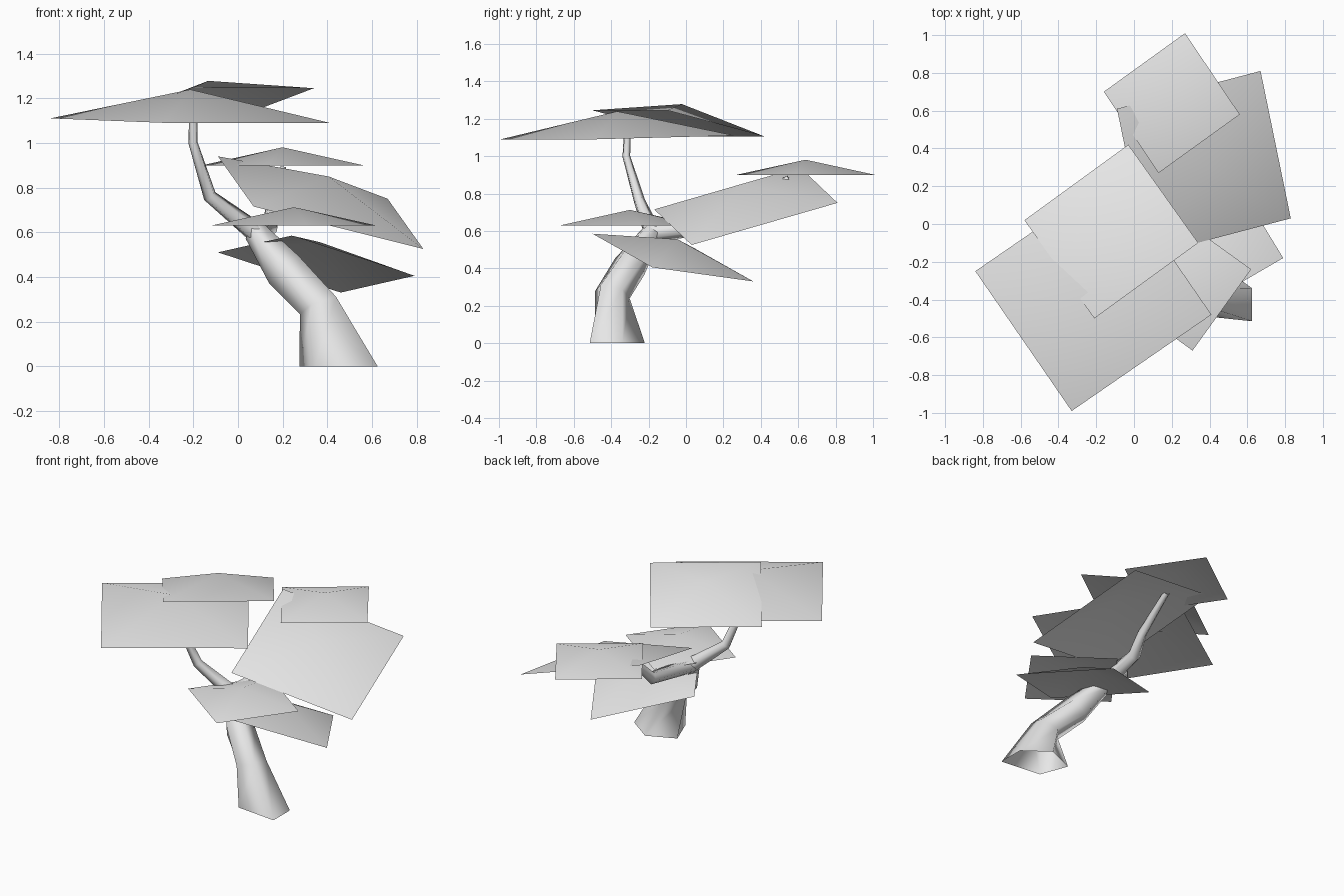
import bpy
import bmesh
from math import cos, sin, radians
from mathutils import Vector

cube = bpy.data.objects.get("Cube")
if cube:
    bpy.data.objects.remove(cube, do_unlink=True)

# Single plain grey for the whole tree
grey = bpy.data.materials.new("light_grey")
grey.use_nodes = True
grey.diffuse_color = (0.8, 0.8, 0.8, 1)
grey.node_tree.nodes["Principled BSDF"].inputs["Base Color"].default_value = (0.8, 0.8, 0.8, 1)
grey.use_backface_culling = False

SIDES = 5


def finish(bm, name):
    """Turn the bmesh into a smooth shaded object."""
    for face in bm.faces:
        face.smooth = True
    mesh = bpy.data.meshes.new(name)
    bm.to_mesh(mesh)
    bm.free()
    mesh.materials.append(grey)
    obj = bpy.data.objects.new(name, mesh)
    bpy.context.collection.objects.link(obj)
    return obj


def limb(name, path, foot=None):
    """Open five-sided tube along (x, y, z, radius) points, with an optional first ring."""
    bm = bmesh.new()
    points = [Vector(p[:3]) for p in path]
    rings = []
    if foot:
        rings.append([bm.verts.new((x, y, 0)) for x, y in foot])
    for i, p in enumerate(points):
        before = points[i - 1] if i else p
        after = points[min(i + 1, len(points) - 1)]
        tangent = (after - before).normalized()
        if foot and i == 0:
            tangent = (tangent + Vector((0, 0, 1))).normalized()
        u = (Vector((1, 0, 0)) - tangent * tangent.x).normalized()
        v = tangent.cross(u)
        ring = []
        for k in range(SIDES):
            a = radians(-43 + 360 * k / SIDES)
            ring.append(bm.verts.new(p + (u * cos(a) + v * sin(a)) * path[i][3]))
        rings.append(ring)
    for low, high in zip(rings, rings[1:]):
        for k in range(SIDES):
            n = (k + 1) % SIDES
            bm.faces.new((low[k], low[n], high[n], high[k]))
    return finish(bm, name)


def leaf_card(name, a, b, c):
    """Square sheet through three corners, raised to a shallow peak in the middle."""
    a, b, c = Vector(a), Vector(b), Vector(c)
    normal = (b - a).cross(c - b).normalized()
    if normal.z < 0:
        normal.negate()
    bm = bmesh.new()
    corners = [bm.verts.new(p) for p in (a, b, c, a + c - b)]
    peak = bm.verts.new((a + c) / 2 + normal * 0.155 * (b - a).length)
    for k in range(4):
        bm.faces.new((corners[k], corners[(k + 1) % 4], peak))
    bmesh.ops.recalc_face_normals(bm, faces=bm.faces)
    if sum(f.normal.z for f in bm.faces) < 0:
        bmesh.ops.reverse_faces(bm, faces=bm.faces)
    return finish(bm, name)


# Trunk with a flared foot, and two branches
limb("trunk",
     [(0.37, -0.395, 0.27, 0.1), (0.215, -0.295, 0.425, 0.095), (0.08, -0.18, 0.6, 0.055)],
     foot=[(0.625, -0.515), (0.625, -0.34), (0.46, -0.22), (0.275, -0.3), (0.345, -0.485)])
limb("left_branch",
     [(0.09, -0.18, 0.59, 0.05), (-0.125, -0.25, 0.76, 0.032),
      (-0.2, -0.32, 1.0, 0.022), (-0.2, -0.31, 1.22, 0.018)])
limb("back_branch",
     [(0.09, -0.18, 0.59, 0.05), (0.14, 0.17, 0.625, 0.04),
      (0.16, 0.27, 0.73, 0.03), (0.2, 0.55, 0.88, 0.02)])

# Foliage sheets
leaf_card("top_foliage_front", (-0.84, -0.25, 1.11), (-0.33, -0.99, 1.09), (0.41, -0.48, 1.09))
leaf_card("top_foliage_back", (-0.21, -0.5, 1.245), (0.34, -0.1, 1.245), (-0.03, 0.42, 1.105))
leaf_card("rear_foliage_upper", (-0.16, 0.7, 0.9), (0.13, 0.27, 0.9), (0.56, 0.58, 0.9))
leaf_card("rear_foliage_lower", (0.07, -0.17, 0.715), (0.83, 0.03, 0.525), (0.67, 0.81, 0.75))
leaf_card("low_foliage_upper", (-0.12, -0.36, 0.63), (0.31, -0.67, 0.63), (0.62, -0.24, 0.63))
leaf_card("low_foliage_lower", (0.24, -0.5, 0.585), (0.79, -0.18, 0.405), (0.46, 0.36, 0.33))
